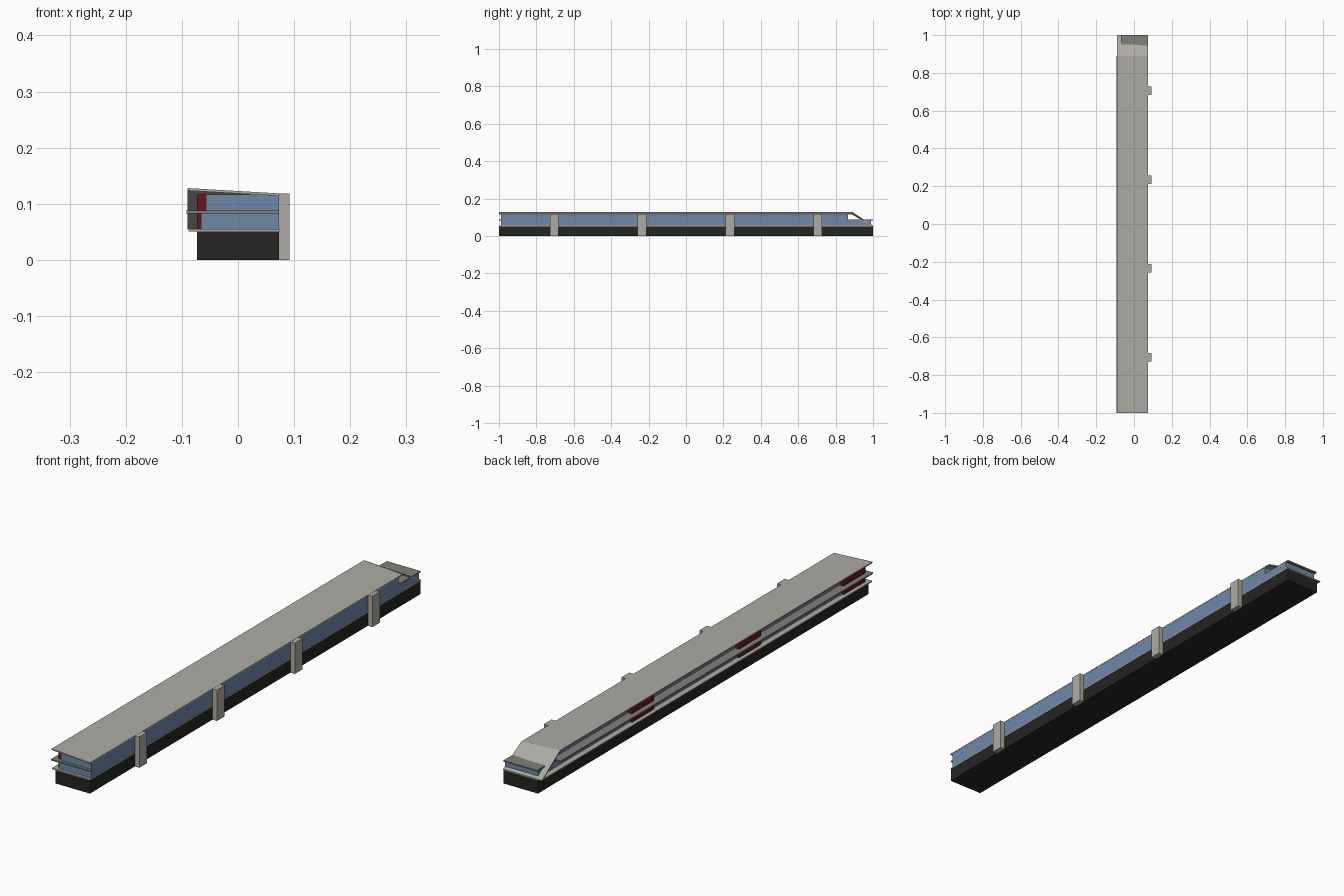
import bpy, bmesh

if "Cube" in bpy.data.objects:
    bpy.data.objects.remove(bpy.data.objects["Cube"])


def material(name, rgb):
    m = bpy.data.materials.new(name)
    m.diffuse_color = (*rgb, 1)
    m.use_nodes = True
    m.node_tree.nodes["Principled BSDF"].inputs["Base Color"].default_value = m.diffuse_color
    return m


stone = material("pale_stone", (0.42, 0.41, 0.37))
deck = material("deck_grey", (0.22, 0.215, 0.19))
glass = material("blue_glass", (0.16, 0.25, 0.40))
red = material("dark_red", (0.14, 0.008, 0.012))
dark = material("dark_base", (0.018, 0.018, 0.016))


def finish(bm, name, mat):
    bmesh.ops.recalc_face_normals(bm, faces=bm.faces)
    me = bpy.data.meshes.new(name)
    bm.to_mesh(me)
    bm.free()
    me.materials.append(mat)
    ob = bpy.data.objects.new(name, me)
    bpy.context.collection.objects.link(ob)
    return ob


def box(name, x, y, z, mat):
    bm = bmesh.new()
    bmesh.ops.create_cube(bm, size=1)
    for v in bm.verts:
        v.co = [r[0] if c < 0 else r[1] for c, r in zip(v.co, (x, y, z))]
    return finish(bm, name, mat)


def prism(name, outline, z, mat):
    bm = bmesh.new()
    face = bm.faces.new([bm.verts.new((x, y, z[0])) for x, y in outline])
    ext = bmesh.ops.extrude_face_region(bm, geom=[face])
    for v in ext["geom"]:
        if isinstance(v, bmesh.types.BMVert):
            v.co.z = z[1]
    return finish(bm, name, mat)


# Base and ground floor slab
box("base", (-0.073, 0.073), (-1, 1), (0, 0.051), dark)
box("floor_slab", (-0.088, 0.074), (-1, 1), (0.051, 0.055), stone)

# Middle slab: balcony on the left, narrower where it passes the sloped roof
prism("middle_slab", [(-0.092, -1), (0.073, -1), (0.073, 1), (-0.070, 1),
                      (-0.070, 0.89), (-0.092, 0.89)], (0.083, 0.088), deck)

# Glazed storeys
box("lower_glass", (-0.066, 0.0735), (-0.99, 0.99), (0.055, 0.0835), glass)
box("upper_glass", (-0.057, 0.0735), (-0.99, 0.865), (0.0835, 0.1165), glass)

# Red bays on the balcony side
for i, y in enumerate((-0.915, -0.283, 0.365)):
    box(f"red_bay_{i + 1}", (-0.073, -0.05), (y - 0.066, y + 0.066), (0.055, 0.117), red)

# Columns on the right side
for i, y in enumerate((-0.705, -0.235, 0.235, 0.705)):
    box(f"column_{i + 1}", (0.073, 0.092), (y - 0.023, y + 0.023), (0, 0.118), stone)

# Tilted roof folding down to the floor at the back
profile = [(-1, 0.128), (0.89, 0.128), (1, 0.055), (0.992, 0.055), (0.888, 0.1235), (-1, 0.1235)]
bm = bmesh.new()
rings = [[bm.verts.new((x, y, z - drop * (z > 0.1))) for y, z in profile]
         for x, drop in ((-0.090, 0), (0.074, 0.0095))]
n = len(profile)
for a, b in ((0, 5), (1, 4), (2, 3)):
    if a < 2:
        for r in rings:
            bm.faces.new((r[a], r[a + 1], r[b - 1], r[b]))
for i in range(n):
    j = (i + 1) % n
    bm.faces.new((rings[0][i], rings[0][j], rings[1][j], rings[1][i]))
finish(bm, "folded_roof", stone)
